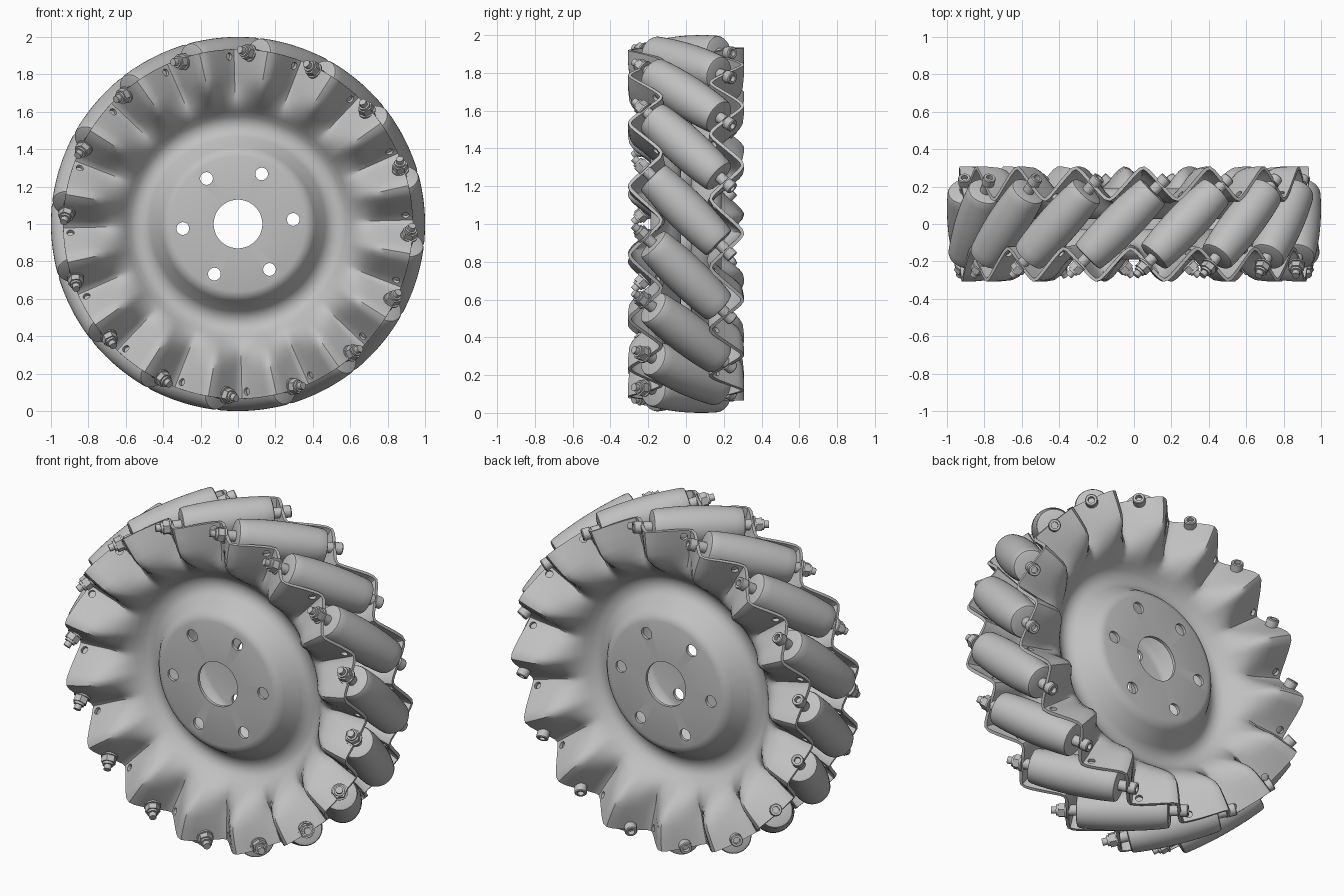
import bpy, bmesh
from math import sin, cos, asin, pi, radians, sqrt
from mathutils import Matrix

cube = bpy.data.objects.get("Cube")
if cube:
    bpy.data.objects.remove(cube, do_unlink=True)

COUNT = 16                      # rollers around the wheel
STEP = 2 * pi / COUNT
START = radians(-4.7)           # angle of the first roller from the top
AXLE_R = 0.89                   # wheel centre to roller axis
SHEET_T = 0.297                 # roller centre to side plate, along the axis
PHASE = START - radians(13.3)   # where the plate crosses a roller axis
UP = Matrix.Translation((0, 0, 1))

steel = bpy.data.materials.new("grey_steel")
steel.use_nodes = True
grey = (0.53, 0.53, 0.53, 1)
steel.diffuse_color = grey
steel.node_tree.nodes["Principled BSDF"].inputs["Base Color"].default_value = grey


def turn(angle, axis):
    return Matrix.Rotation(angle, 4, axis)


def lathe(bm, profile, segs, matrix=Matrix()):
    """Closed solid turned around local z from (radius, height) points."""
    rings = []
    for r, h in profile:
        if r == 0:
            rings.append([bm.verts.new(matrix @ Matrix.Translation((0, 0, h)).translation)] * segs)
        else:
            rings.append([bm.verts.new((matrix @ Matrix.Translation(
                (r * cos(2 * pi * i / segs), r * sin(2 * pi * i / segs), h))).translation)
                for i in range(segs)])
    for a, b in zip(rings, rings[1:]):
        for i in range(segs):
            j = (i + 1) % segs
            bm.faces.new(list(dict.fromkeys((a[i], a[j], b[j], b[i]))))


def cylinder(bm, r, h0, h1, segs, matrix=Matrix()):
    lathe(bm, [(0, h0), (r, h0), (r, h1), (0, h1)], segs, matrix)


def to_mesh(bm, name):
    bmesh.ops.recalc_face_normals(bm, faces=bm.faces)
    mesh = bpy.data.meshes.new(name)
    bm.to_mesh(mesh)
    bm.free()
    mesh.materials.append(steel)
    return mesh


def place(name, mesh, matrix=Matrix()):
    obj = bpy.data.objects.new(name, mesh)
    bpy.context.collection.objects.link(obj)
    obj.matrix_world = matrix
    return obj


def smooth(obj, angle):
    bpy.ops.object.select_all(action='DESELECT')
    obj.select_set(True)
    bpy.context.view_layer.objects.active = obj
    bpy.ops.object.shade_smooth_by_angle(angle=radians(angle))


# Side plate: domed hub, groove, bowl, and a rim folded in a zigzag
PLATE = [(0.13, -0.18), (0.36, -0.18), (0.385, -0.172), (0.405, -0.15),
         (0.46, -0.065), (0.49, -0.042), (0.52, -0.035), (0.55, -0.037),
         (0.58, -0.053), (0.61, -0.085), (0.64, -0.12), (0.68, -0.155),
         (0.72, -0.18), (0.76, -0.197), (0.80, -0.207), (0.87, -0.213), (0.935, -0.215)]


def zigzag(r, angle):
    k = 0.94
    w = min(max((r - 0.6) / 0.19, 0), 1)
    w = w * w * (3 - 2 * w)
    return -0.085 * w * asin(k * sin(COUNT * (angle - PHASE))) / asin(k)


bm = bmesh.new()
SEGS = COUNT * 16
rows = []
for r, y in PLATE:
    rows.append([bm.verts.new((r * sin(a), y + zigzag(r, a), r * cos(a)))
                 for a in (2 * pi * i / SEGS for i in range(SEGS))])
for a, b in zip(rows, rows[1:]):
    for i in range(SEGS):
        j = (i + 1) % SEGS
        bm.faces.new((a[i], a[j], b[j], b[i]))
front = place("front_plate", to_mesh(bm, "plate"))
solid = front.modifiers.new("thickness", 'SOLIDIFY')
solid.thickness = 0.018
solid.offset = 0

# Cutter: hub bolt holes and small holes in the rim folds
bm = bmesh.new()
for i in range(6):
    a = START + pi / 6 + i * pi / 3
    cylinder(bm, 0.034, -0.05, 0.05, 24,
             turn(a, 'Y') @ Matrix.Translation((0, -0.18, 0.296)) @ turn(pi / 2, 'X'))
for i in range(COUNT):
    a = radians(-3.4) + i * STEP
    spot = Matrix.Translation((0, -0.214 + zigzag(0.9, a), 0.897))
    cylinder(bm, 0.02, -0.04, 0.04, 14,
             turn(a, 'Y') @ spot @ turn(-pi / 4, 'Z') @ turn(pi / 2, 'Y'))
cutter = place("hole_cutter", to_mesh(bm, "hole_cutter"))
cutter.hide_render = True
cut = front.modifiers.new("holes", 'BOOLEAN')
cut.operation = 'DIFFERENCE'
cut.solver = 'EXACT'
cut.object = cutter

bpy.context.view_layer.update()
graph = bpy.context.evaluated_depsgraph_get()
baked = bpy.data.meshes.new_from_object(front.evaluated_get(graph))
front.modifiers.clear()
front.data = baked
bpy.data.objects.remove(cutter, do_unlink=True)
front.matrix_world = UP
smooth(front, 40)

# The back plate is the front one flipped about a roller's radial line
place("back_plate", baked, UP @ turn(START, 'Y') @ turn(pi, 'Z') @ turn(-START, 'Y'))

# Barrel roller whose outer surface follows the wheel's circle
bm = bmesh.new()
half = 0.235
barrel = [(sqrt(1 - t * t / 2) - AXLE_R, t) for t in (half * (i / 6 - 1) for i in range(13))]
end = [(0, 0.25), (0.08, 0.25), (0.091, 0.246)]
lathe(bm, [(r, -t) for r, t in end] + barrel + end[::-1], 40)
roller_mesh = to_mesh(bm, "roller")

# Bolt: shaft, nut and washer at the front end, socket head at the back end
bm = bmesh.new()
S = SHEET_T + 0.009
cylinder(bm, 0.02, -S - 0.085, S, 14)
cylinder(bm, 0.046, -S - 0.01, -S, 20)
cylinder(bm, 0.041, -S - 0.045, -S - 0.01, 6)
cylinder(bm, 0.03, -S - 0.058, -S - 0.045, 16)
cylinder(bm, 0.03, -SHEET_T, SHEET_T, 16)
lathe(bm, [(0, S), (0.034, S), (0.034, S + 0.04), (0.03, S + 0.045),
           (0.018, S + 0.045), (0.018, S + 0.02), (0, S + 0.02)], 18)
bolt_mesh = to_mesh(bm, "bolt")

for i in range(COUNT):
    seat = (UP @ turn(START + i * STEP, 'Y') @ Matrix.Translation((0, 0, AXLE_R))
            @ turn(pi / 4, 'Z') @ turn(pi / 2, 'Y'))
    roller = place(f"roller_{i + 1}", roller_mesh, seat)
    bolt = place(f"bolt_{i + 1}", bolt_mesh, seat)
    if i == 0:
        smooth(roller, 35)
        smooth(bolt, 35)
